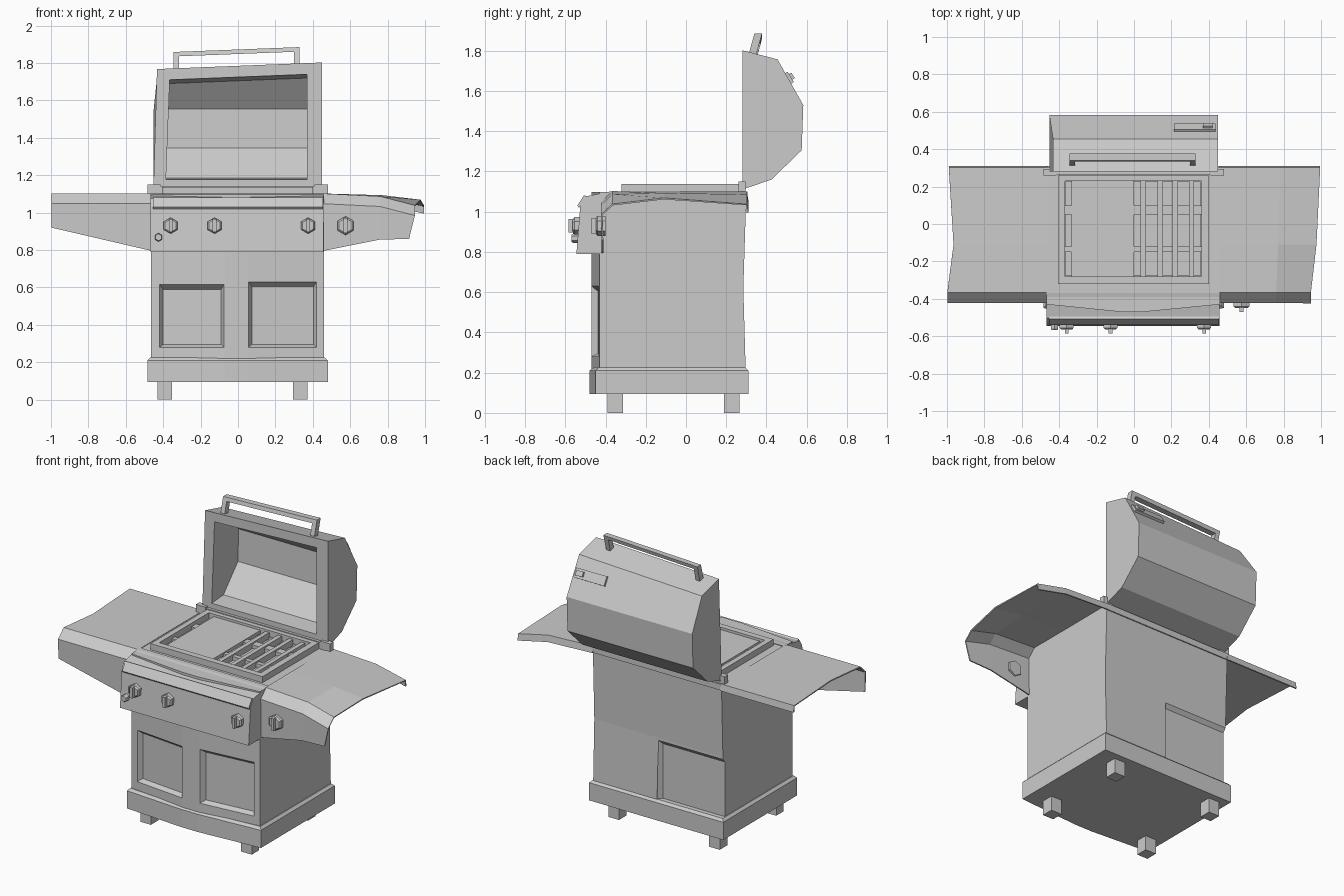
import bpy, bmesh, math
from mathutils import Matrix, Vector

if "Cube" in bpy.data.objects:
    bpy.data.objects.remove(bpy.data.objects["Cube"])


def make(name, verts, faces):
    me = bpy.data.meshes.new(name)
    me.from_pydata(verts, [], faces)
    bm = bmesh.new()
    bm.from_mesh(me)
    bmesh.ops.recalc_face_normals(bm, faces=bm.faces)
    bm.to_mesh(me)
    bm.free()
    ob = bpy.data.objects.new(name, me)
    bpy.context.scene.collection.objects.link(ob)
    return ob


def loft(name, rings):
    n = len(rings[0])
    faces = [(r * n + i, r * n + (i + 1) % n, (r + 1) * n + (i + 1) % n, (r + 1) * n + i)
             for r in range(len(rings) - 1) for i in range(n)]
    faces += [tuple(range(n)), tuple(range((len(rings) - 1) * n, len(rings) * n))]
    return make(name, [p for r in rings for p in r], faces)


def prism_x(name, prof, x0, x1):
    return loft(name, [[(x, y, z) for y, z in prof] for x in (x0, x1)])


def box(name, x0, x1, y0, y1, z0, z1):
    return prism_x(name, [(y0, z0), (y1, z0), (y1, z1), (y0, z1)], x0, x1)


def cut(ob, cutter):
    m = ob.modifiers.new("cut", 'BOOLEAN')
    m.operation, m.object, m.solver = 'DIFFERENCE', cutter, 'EXACT'
    bpy.context.view_layer.objects.active = ob
    bpy.ops.object.modifier_apply(modifier=m.name)
    bpy.data.objects.remove(cutter)


def rect(x0, x1, z0, z1, yf):
    return [(x, yf(x), z) for x, z in ((x0, z0), (x1, z0), (x1, z1), (x0, z1))]


# Feet
for x in (-0.43, 0.295):
    for y in (-0.39, 0.19):
        box("foot", x, x + 0.077, y, y + 0.077, 0, 0.11)

# Plinth with a bowed front and a small chamfer
def plinth_ring(z, d):
    return [(-.485 + d, .31 - d, z), (-.485 + d, -.45 + d, z), (-.07, -.48 + d, z),
            (.05, -.48 + d, z), (.48 - d, -.45 + d, z), (.48 - d, .31 - d, z)]


loft("plinth", [plinth_ring(.095, 0), plinth_ring(.21, 0), plinth_ring(.225, .015)])

# Cabinet, bowed front, slightly waisted back
def body_ring(z, yb):
    return [(-.465, yb, z), (-.465, -.43, z), (-.07, -.47, z),
            (.05, -.47, z), (.46, -.43, z), (.46, yb, z)]


cabinet = loft("cabinet", [body_ring(.2, .297), body_ring(.62, .285), body_ring(1.098, .30)])

# Sunken door panels
def front_y(x):
    return -.47 + .04 * (-.07 - x) / .395 if x < 0 else -.47 + .04 * (x - .05) / .41


for x0, x1, z1 in ((-.42, -.075, .615), (.055, .42, .63)):
    o = (x0, x1, .28, z1)
    i = (x0 + .02, x1 - .015, .295, z1 - .025)
    cut(cabinet, loft("door_cutter", [rect(*o, lambda x: front_y(x) - .04),
                                      rect(*o, lambda x: front_y(x)),
                                      rect(*i, lambda x: front_y(x) + .03)]))
# Sunken lower panel on the back
cut(cabinet, loft("back_cutter", [rect(-.52, .01, .15, .63, lambda x: .36),
                                  rect(-.52, .0, .15, .61, lambda x: .29),
                                  rect(-.52, -.02, .15, .58, lambda x: .265)]))
# Firebox well
cut(cabinet, box("well_cutter", -.365, .355, -.275, .225, 1.04, 1.2))
box("back_trim", -.465, .46, .285, .306, 1.06, 1.10)

# Control panel
prism_x("control_panel", [(-.385, .79), (-.545, .79), (-.525, 1.035), (-.503, 1.075),
                          (-.37, 1.102), (-.34, 1.102), (-.34, .79)], -.468, .458)
prism_x("panel_lip", [(-.532, 1.02), (-.54, 1.03), (-.507, 1.082), (-.49, 1.075)], -.455, .455)

# Side shelves: thin folded sheets; station = x front, x middle, x back, top z, apron bottom z, crown
def shelf(name, stations):
    verts, n = [], 6
    for xf, xm, xb, zt, zb, c in stations:
        verts += [(xf - .03 * c / .03 if xf > 0 else xf, -.415, zb), (xf, -.42, zt - .052),
                  (xf, -.365, zt), (xm, -.11, zt + c), (xb, .30, zt), (xb, .306, zt - .04)]
    faces = [(r * n + i, r * n + i + 1, (r + 1) * n + i + 1, (r + 1) * n + i)
             for r in range(len(stations) - 1) for i in range(n - 1)]
    ob = make(name, verts, faces)
    m = ob.modifiers.new("sheet", 'SOLIDIFY')
    m.thickness, m.offset = .008, 0


shelf("right_shelf", [(.455, .455, .455, 1.098, .795, 0), (.76, .77, .78, 1.083, .855, .006),
                      (.945, .975, .995, 1.035, .86, .03)])
shelf("left_shelf", [(-.46, -.46, -.46, 1.098, .795, 0), (-.998, -.965, -.99, 1.098, .92, 0)])

# Knobs: six-sided dial with a grip bar
def knob(x, y, z, r, grip=True):
    def ring(yy, rr):
        return [(x + rr * math.sin(a * math.pi / 3), yy, z + rr * math.cos(a * math.pi / 3))
                for a in range(6)]
    loft("knob", [ring(y + .02, r), ring(y - .02, r), ring(y - .028, r * .8)])
    if grip:
        box("knob_grip", x - .01, x + .01, y - .05, y - .02, z - r * .8, z + r * .8)


for kx in (-.36, -.125, .375):
    knob(kx, -.535, .93, .043)
knob(.575, -.42, .93, .05)
knob(-.425, -.54, .868, .023, False)

# Cooking frame, griddle and grate
frame = box("cooking_frame", -.405, .40, -.32, .26, 1.09, 1.138)
cut(frame, box("frame_cutter", -.37, .36, -.28, .23, 1.0, 1.2))
box("griddle", -.335, .0, -.28, .23, 1.10, 1.122)
for y0, y1 in ((.05, .10), (-.15, -.12)):
    box("cross_bar", -.37, .36, y0, y1, 1.09, 1.115)
for x0 in (.036, .126, .206, .293):
    box("grate_bar", x0, x0 + .028, -.285, .235, 1.085, 1.125)

# Hinges
box("hinge_bar", -.45, .45, .262, .285, 1.10, 1.142)
for x0 in (-.485, .41):
    box("hinge", x0, x0 + .07, .26, .295, 1.095, 1.15)

# Open lid: hollow faceted hood
lid = prism_x("lid", [(.28, 1.11), (.425, 1.16), (.575, 1.305), (.583, 1.53),
                      (.455, 1.74), (.28, 1.785)], -.453, .45)
cut(lid, prism_x("lid_cutter", [(.2, 1.17), (.40, 1.185), (.55, 1.345), (.555, 1.555),
                                (.44, 1.705), (.2, 1.735)], -.385, .37))

# Lid handle: leaning U-shaped bar
handle = loft("lid_handle", [
    [(x, y + dy + (z - 1.77) * .27, z) for x, z in
     ((-.345, 1.755), (-.345, 1.872), (.33, 1.872), (.33, 1.755),
      (.30, 1.755), (.30, 1.848), (-.315, 1.848), (-.315, 1.755))]
    for y, dy in ((.312, 0), (.312, .038))])

# The hood sags slightly toward its left
for ob in (lid, handle):
    for v in ob.data.vertices:
        if v.co.z > 1.6:
            v.co.z += .035 * v.co.x / .9
            if ob is lid and v.co.x < -.3:
                v.co.x += .02

# Gauge plate on the outer slope of the lid
slope = math.atan2(1.53 - 1.74, .583 - .455)
for name, x0, x1, h, t in (("gauge_plate", .215, .435, .03, .016), ("gauge_stub", .37, .42, .016, .03)):
    ob = box(name, x0, x1, -h, h, -.02, t)
    ob.data.transform(Matrix.Translation(Vector((0, .507, 1.662))) @ Matrix.Rotation(slope, 4, 'X'))
